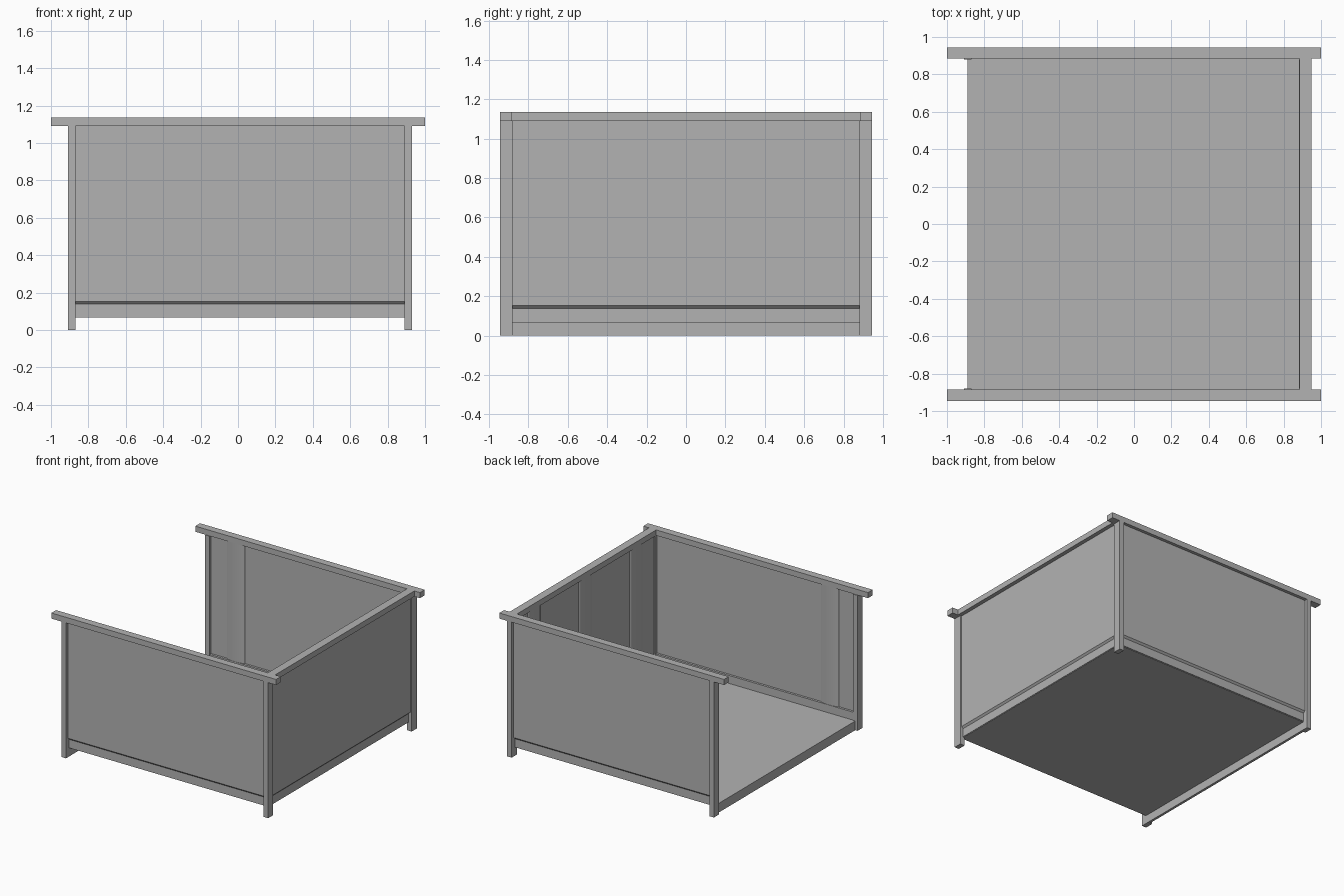
import bpy, math

cube = bpy.data.objects.get("Cube")
if cube:
    bpy.data.objects.remove(cube, do_unlink=True)

grey = bpy.data.materials.new("plain_grey")
grey.use_nodes = True
grey.diffuse_color = (0.45, 0.45, 0.45, 1)
grey.node_tree.nodes["Principled BSDF"].inputs["Base Color"].default_value = grey.diffuse_color

FLOOR, BOARD, SEAM, RAIL, TOP = 0.07, 0.138, 0.152, 1.09, 1.135
BOX_FACES = [(0, 2, 3, 1), (4, 5, 7, 6), (0, 1, 5, 4), (2, 6, 7, 3), (0, 4, 6, 2), (1, 3, 7, 5)]


def make(name, verts, faces):
    mesh = bpy.data.meshes.new(name)
    mesh.from_pydata(verts, [], faces)
    mesh.materials.append(grey)
    mesh.validate()
    ob = bpy.data.objects.new(name, mesh)
    bpy.context.collection.objects.link(ob)
    # Consistent outward normals
    bpy.context.view_layer.objects.active = ob
    ob.select_set(True)
    bpy.ops.object.mode_set(mode="EDIT")
    bpy.ops.mesh.select_all(action="SELECT")
    bpy.ops.mesh.normals_make_consistent(inside=False)
    bpy.ops.object.mode_set(mode="OBJECT")
    ob.select_set(False)
    return ob


def box(name, xs, ys, zs):
    lo, hi = zip(sorted(xs), sorted(ys), sorted(zs))
    ends = (lo, hi)
    verts = [(ends[i][0], ends[j][1], ends[k][2]) for i in (0, 1) for j in (0, 1) for k in (0, 1)]
    return make(name, verts, BOX_FACES)


def prism(name, outline, place):
    # Sweep an outline between two ends, with place(point, end) giving positions
    n = len(outline)
    verts = [place(p, e) for e in (0, 1) for p in outline]
    faces = [tuple(range(n)), tuple(range(n, 2 * n))]
    faces += [(i, (i + 1) % n, n + (i + 1) % n, n + i) for i in range(n)]
    return make(name, verts, faces)


def wall(name, span, inner, axis, sign):
    # Upper panel overhangs the recessed board with a sloped lower lip
    outer, mid, ledge = inner + 0.018, inner + 0.004, inner - 0.018
    outline = [(ledge, FLOOR), (mid, FLOOR), (mid, BOARD), (outer, SEAM),
               (outer, RAIL), (inner, RAIL), (inner, BOARD), (ledge, BOARD)]

    def place(p, e):
        d = p[0] * sign
        return (span[e], d, p[1]) if axis == "y" else (d, span[e], p[1])
    prism(name + "_panel", outline, place)


def batten(name, centre, inner, axis, sign, depth):
    # Shallow rounded upright on the inner side of a wall
    arc = [math.pi * i / 16 for i in range(17)]
    outline = [(centre + 0.08 * math.cos(a), (inner - depth * math.sin(a)) * sign) for a in arc]

    def place(p, e):
        z = (BOARD, RAIL)[e]
        return (p[0], p[1], z) if axis == "y" else (p[1], p[0], z)
    ob = prism(name, outline, place)
    bpy.context.view_layer.objects.active = ob
    ob.select_set(True)
    bpy.ops.object.shade_smooth_by_angle(angle=math.radians(40))
    ob.select_set(False)


# Front and back sides: posts, top rail, wall and upright
for side, s in (("front", -1), ("back", 1)):
    for end, xs in (("right", (-0.91, -0.87)), ("left", (0.89, 0.93))):
        box(f"{side}_{end}_post", xs, (s * 0.88, s * 0.945), (0, RAIL))
    box(f"{side}_rail", (-1, 1), (s * 0.885, s * 0.945), (RAIL, TOP))
    wall(side, (-0.87, 0.89), 0.902, "y", s)
    batten(f"{side}_upright", -0.65, 0.902, "y", s, 0.016)

# Closed end
box("end_rail", (0.885, 0.95), (-0.885, 0.885), (RAIL, TOP))
wall("end", (-0.88, 0.88), 0.9, "x", 1)
for label, y in (("front", -0.65), ("middle", 0), ("back", 0.65)):
    batten(f"end_upright_{label}", y, 0.9, "x", 1, 0.014)

# Floor and the sill under the open end
box("floor", (-0.89, 0.9), (-0.9, 0.9), (FLOOR - 0.004, FLOOR + 0.004))
box("open_end_sill", (-0.89, -0.87), (-0.88, 0.88), (0, FLOOR))
